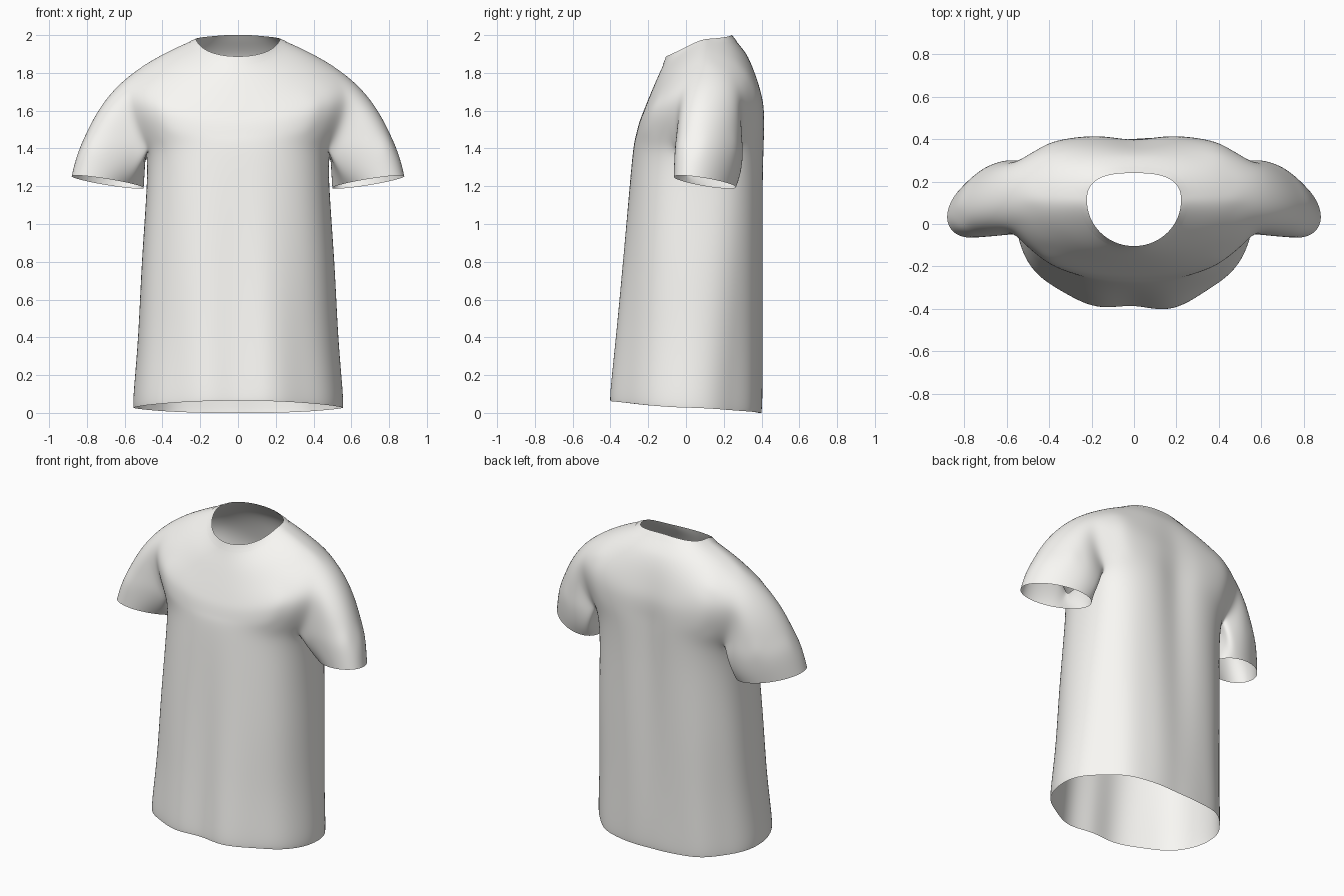
import bpy, bmesh
from math import sin, cos, pi, exp
from mathutils import Vector

if "Cube" in bpy.data.objects:
    bpy.data.objects.remove(bpy.data.objects["Cube"])

N, S = 48, 2                   # columns around, rows per gap
FRONT, BACK = 3, 4             # armhole columns in front of and behind the side

# Rings from hem to neck: half width, y front, side, back, z front, side, back, roundness front, back
RINGS = [
    (.555, -.412, .0, .412, .065, .028, -.002, 1.95, 2.3),
    (.555, -.410, .0, .417, .13, .10, .07, 1.95, 2.3),
    (.53, -.38, .02, .417, .42, .40, .40, 2.0, 2.4),
    (.51, -.342, .04, .417, .80, .80, .80, 2.15, 2.6),
    (.483, -.303, .06, .417, 1.20, 1.20, 1.20, 2.3, 2.8),
    (.488, -.28, .08, .42, 1.40, 1.39, 1.42, 2.4, 3.0),     # armpit
    (.548, -.265, .09, .42, 1.47, 1.53, 1.52, 2.5, 3.2),
    (.588, -.25, .10, .415, 1.53, 1.67, 1.62, 2.5, 3.3),
    (.59, -.232, .11, .395, 1.58, 1.785, 1.71, 2.4, 3.2),   # shoulder seam
    (.48, -.20, .11, .36, 1.66, 1.853, 1.82, 2.3, 2.7),
    (.36, -.16, .11, .32, 1.755, 1.918, 1.90, 2.2, 2.5),
    (.255, -.122, .11, .268, 1.84, 1.965, 1.965, 2.0, 2.6),
    (.222, -.105, .11, .24, 1.885, 1.978, 2.0, 2.0, 2.7),
]
ARM_LOW, ARM_TOP = 5 * S, 8 * S


def catmull(a, b, c, d, t):
    return tuple(.5 * (2 * q + (r - p) * t + (2 * p - 5 * q + 4 * r - s) * t * t
                       + (3 * q - p - 3 * r + s) * t ** 3) for p, q, r, s in zip(a, b, c, d))


def ring_points(ring, grow=0.0):
    a, yf, mid, yb, zf, zs, zb, nf, nb = ring
    pts = []
    for i in range(N):
        t = 2 * pi * i / N
        c, s = cos(t), sin(t)
        n = nb if s > 0 else nf
        half = (yb - mid if s > 0 else mid - yf) + grow
        # keep the columns evenly spread although the side line is off centre
        e = s * (yb - yf) / 2 / half
        rad = (abs(c) ** n + abs(e) ** n) ** (-1 / n)
        x, y = (a + grow) * rad * c, mid + half * rad * e
        z = zs + ((zb if s > 0 else zf) - zs) * abs(s) ** 1.5
        # centre hollows, side valleys and hanging folds, fading out at the chest
        low = max(0, min(1, (1.45 - z) / 1.3))
        torso = max(0, min(1, (1.9 - z) / .4))
        y -= s * exp(-(x / .11) ** 2) * (.028 * torso if s > 0 else .018 * low)
        fold = low * (.010 * sin(9 * t + .8 * z) + .006 * cos(5 * t - 1.5 * z)) * (1 - .5 * abs(c))
        if s > 0:
            fold -= .018 * low * exp(-((abs(c) - .78) / .12) ** 2)
        pts.append(Vector((x + fold * c * .4, y + fold * s, z)))
    return pts


cloth = bpy.data.materials.new("off_white_cloth")
cloth.diffuse_color = (.95, .94, .91, 1)
cloth.use_nodes = True
cloth.node_tree.nodes["Principled BSDF"].inputs["Base Color"].default_value = cloth.diffuse_color


def finish(bm, name):
    bmesh.ops.recalc_face_normals(bm, faces=bm.faces)
    bm.faces.ensure_lookup_table()
    f = max(bm.faces, key=lambda q: abs(q.normal.y))
    if f.normal.y * (f.calc_center_median().y - .05) < 0:
        bmesh.ops.reverse_faces(bm, faces=bm.faces)
    me = bpy.data.meshes.new(name)
    bm.to_mesh(me)
    bm.free()
    me.materials.append(cloth)
    ob = bpy.data.objects.new(name, me)
    bpy.context.collection.objects.link(ob)
    for poly in me.polygons:
        poly.use_smooth = True
    sub = ob.modifiers.new("smooth", 'SUBSURF')
    sub.levels = sub.render_levels = 2
    return ob


# Torso shell with an opening left at each side
rows = []
for i in range(len(RINGS) - 1):
    q = [RINGS[max(0, min(len(RINGS) - 1, i + k))] for k in (-1, 0, 1, 2)]
    rows += [catmull(*q, j / S) for j in range(S)]
rows.append(RINGS[-1])
bm = bmesh.new()
grid = [[bm.verts.new(p) for p in ring_points(r)] for r in rows]
holes = {c % N for c in range(-FRONT, BACK)} | {N // 2 - 1 - c for c in range(-FRONT, BACK)}
for r in range(len(rows) - 1):
    for c in range(N):
        if ARM_LOW <= r < ARM_TOP and c in holes:
            continue
        d = (c + 1) % N
        bm.faces.new((grid[r][c], grid[r][d], grid[r + 1][d], grid[r + 1][c]))

# Sleeves swept from the armholes down to the cuffs
order = [(ARM_TOP, c) for c in range(BACK)]
order += [(r, BACK) for r in range(ARM_TOP, ARM_LOW, -1)]
order += [(ARM_LOW, c) for c in range(BACK, -FRONT, -1)]
order += [(r, -FRONT) for r in range(ARM_LOW, ARM_TOP)]
order += [(ARM_TOP, c) for c in range(-FRONT, 0)]
K = len(order)
for sx in (1, -1):
    prev = [grid[r][c % N if sx > 0 else (N // 2 - c) % N] for r, c in order]
    start = [v.co.copy() for v in prev]
    for step in range(1, 9):
        t = step / 8
        ring = []
        for k in range(K):
            u, v = cos(2 * pi * k / K), sin(2 * pi * k / K)
            end = Vector((sx * (.69 + .192 * u + .01 * v), .10 - .075 * u + .148 * v,
                          1.222 + .032 * u - .015 * v))
            top = max(0, u)
            ctrl = (start[k] + end) / 2 + Vector((sx * .075 * top, .05 * max(v, 0) + .015 * v, .10 * top))
            ring.append(bm.verts.new(start[k] * (1 - t) ** 2 + ctrl * 2 * t * (1 - t) + end * t * t))
        for k in range(K):
            m = (k + 1) % K
            bm.faces.new((prev[k], prev[m], ring[m], ring[k]))
        prev = ring
bmesh.ops.delete(bm, geom=[v for v in bm.verts if not v.link_faces], context='VERTS')
# soften the seams where the sleeves join the torso
seam = [v for v in bm.verts if abs(v.co.x) > .42 and 1.42 < v.co.z < 1.85]
for _ in range(5):
    bmesh.ops.smooth_vert(bm, verts=seam, factor=.5, use_axis_x=True, use_axis_y=True, use_axis_z=True)
finish(bm, "shirt_body")

# Collar band lying almost flush over the neckline
bm = bmesh.new()
band = [ring_points(catmull(RINGS[-3], RINGS[-2], RINGS[-1], RINGS[-1], t), .002) for t in (0, .35, .7, 1)]
loops = [[bm.verts.new(p + Vector((0, 0, .002))) for p in b] for b in band]
for lo, hi in zip(loops, loops[1:]):
    for c in range(N):
        d = (c + 1) % N
        bm.faces.new((lo[c], lo[d], hi[d], hi[c]))
finish(bm, "collar")
